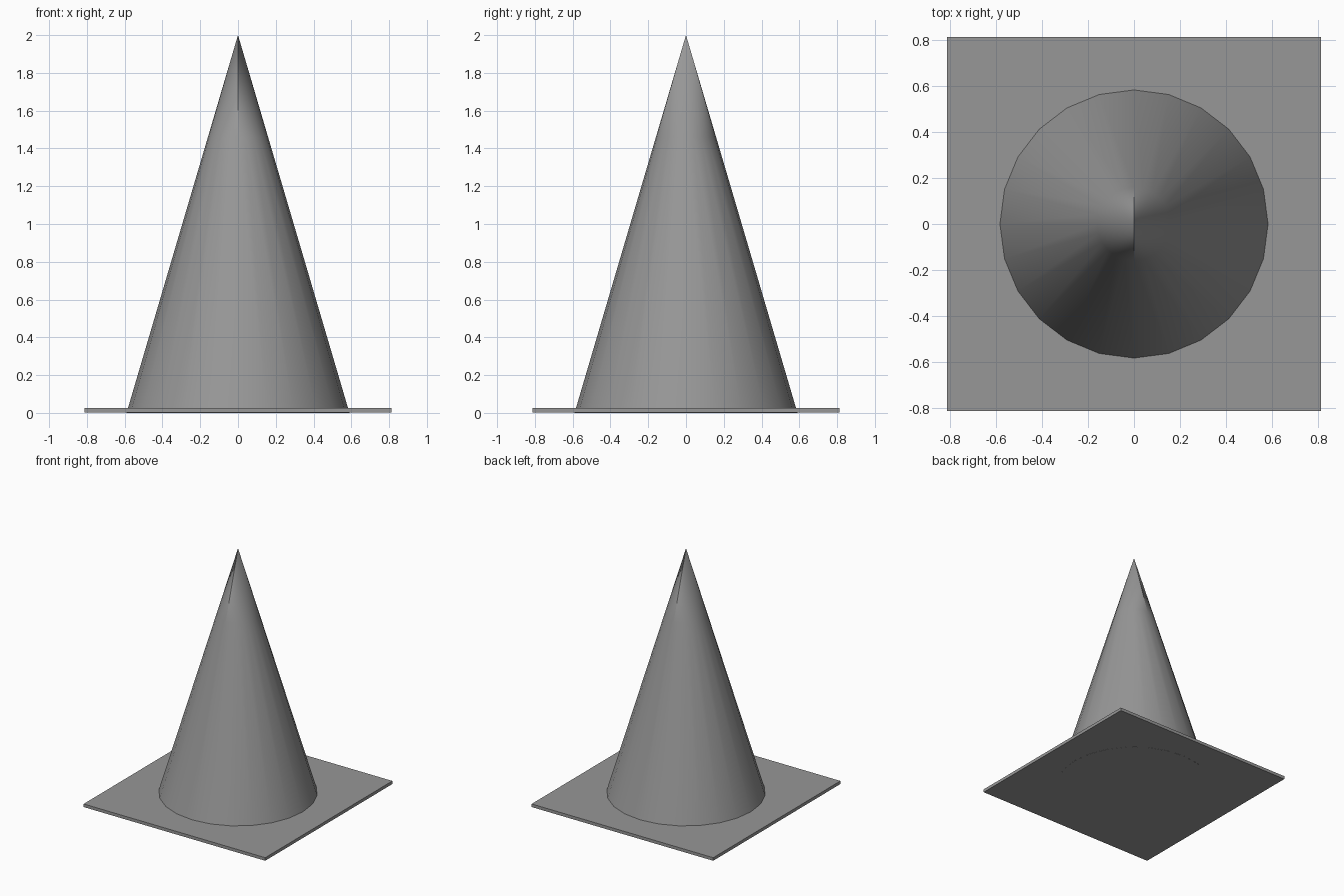
import bpy, bmesh
from math import cos, sin, pi

if "Cube" in bpy.data.objects:
    bpy.data.objects.remove(bpy.data.objects["Cube"])

SIDES = 24
BASE_R, HEIGHT, TIP_Z = 0.59, 2.0, 1.46
PLATE, PLATE_LOW, PLATE_TOP = 1.625, 0.001, 0.026

grey = bpy.data.materials.new("dark_grey")
grey.diffuse_color = (0.31, 0.31, 0.31, 1)
grey.use_nodes = True
grey.node_tree.nodes["Principled BSDF"].inputs["Base Color"].default_value = grey.diffuse_color


def add_object(name, bm):
    mesh = bpy.data.meshes.new(name)
    bm.to_mesh(mesh)
    bm.free()
    mesh.materials.append(grey)
    obj = bpy.data.objects.new(name, mesh)
    bpy.context.collection.objects.link(obj)
    return obj


def ring(bm, radius, z):
    return [bm.verts.new((radius * sin(2 * pi * i / SIDES),
                          radius * cos(2 * pi * i / SIDES), z))
            for i in range(SIDES)]


# Square base plate
bm = bmesh.new()
bmesh.ops.create_cube(bm, size=1)
for v in bm.verts:
    v.co.x *= PLATE
    v.co.y *= PLATE
    v.co.z = PLATE_TOP if v.co.z > 0 else PLATE_LOW
add_object("base_plate", bm)

# Cone body with a separate ring where the tip begins
bm = bmesh.new()
low = ring(bm, BASE_R, 0)
high = ring(bm, BASE_R * (1 - TIP_Z / HEIGHT), TIP_Z)
apex = bm.verts.new((0, 0, HEIGHT))
for i in range(SIDES):
    j = (i + 1) % SIDES
    bm.faces.new((low[i], high[i], high[j], low[j]))
    bm.faces.new((high[i], apex, high[j]))
cap = bm.faces.new(low)
bmesh.ops.recalc_face_normals(bm, faces=bm.faces[:])
for f in bm.faces:
    f.smooth = f is not cap

# Seam dividing the tip into halves, and a crisp edge around the underside
seam = [e for e in apex.link_edges if abs(e.other_vert(apex).co.x) < 1e-4]
bmesh.ops.split_edges(bm, edges=seam)
for e in cap.edges:
    e.smooth = False
add_object("cone_body", bm)
